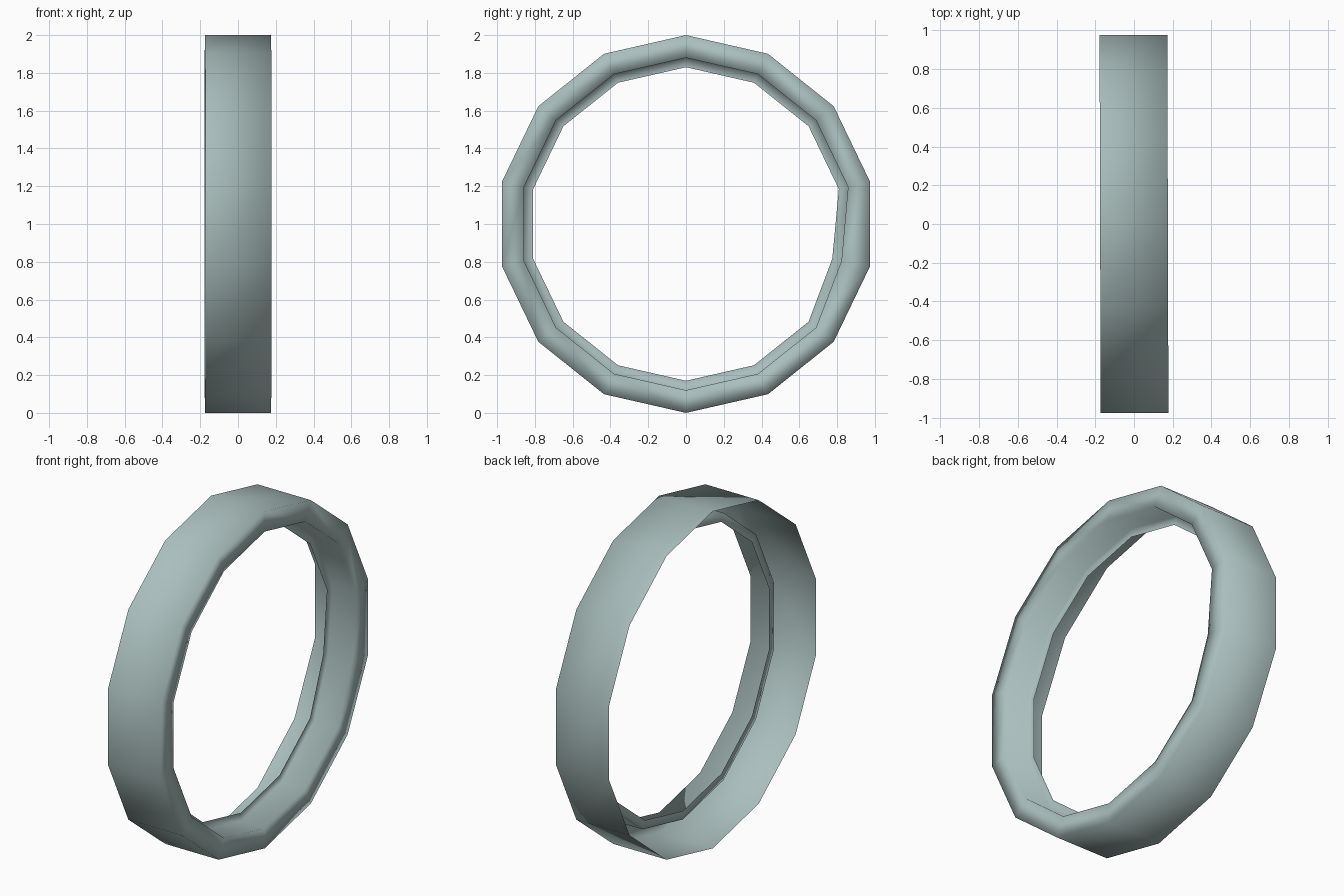
import bpy, bmesh, math

if "Cube" in bpy.data.objects:
    bpy.data.objects.remove(bpy.data.objects["Cube"])

SIDES = 14
# ring cross-section (x, radius): open thin band, front lip, inner wall, small flange
PROFILE = [(-0.175, 1.0), (0.175, 1.0), (0.175, 0.88), (0.02, 0.88), (0.02, 0.83)]

bm = bmesh.new()
loops = []
for i, (x, r) in enumerate(PROFILE):
    loop = []
    for k in range(SIDES):
        a = 2 * math.pi * k / SIDES
        y, z = r * math.sin(a), 1 + r * math.cos(a)
        # slight dent at one corner of the lip and inner flange
        if k == 4 and i >= 2:
            y -= 0.035
        # the band is turned very slightly about the vertical
        loop.append(bm.verts.new((x - 0.003 * y, y, z)))
    loops.append(loop)

# bridge neighbouring loops
for a, b in zip(loops, loops[1:]):
    for k in range(SIDES):
        n = (k + 1) % SIDES
        f = bm.faces.new((a[k], b[k], b[n], a[n]))
        f.smooth = True

bm.normal_update()
# make the outer band face outward, keeping winding consistent
first = bm.faces[:][0]
c = first.calc_center_median()
if first.normal.y * c.y + first.normal.z * (c.z - 1) < 0:
    bmesh.ops.reverse_faces(bm, faces=bm.faces[:])

mesh = bpy.data.meshes.new("ring_band")
bm.to_mesh(mesh)
bm.free()

# grey-green colour
mat = bpy.data.materials.new("grey_green")
mat.diffuse_color = (0.40, 0.52, 0.51, 1)
mat.use_nodes = True
mat.node_tree.nodes["Principled BSDF"].inputs["Base Color"].default_value = mat.diffuse_color
mesh.materials.append(mat)
bpy.context.collection.objects.link(bpy.data.objects.new("ring_band", mesh))
